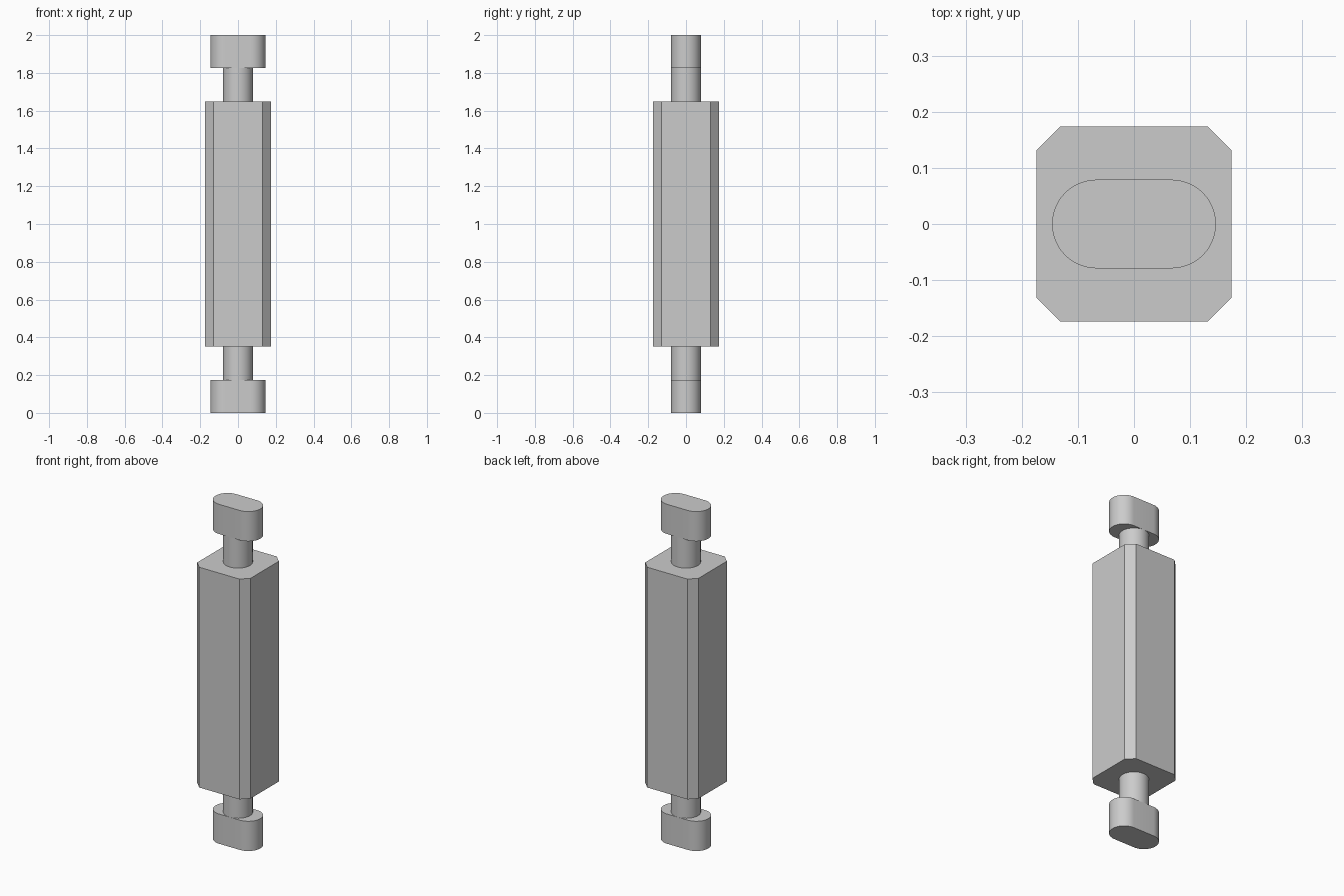
import bpy
import bmesh
from math import pi, cos, sin, radians

cube = bpy.data.objects.get("Cube")
if cube:
    bpy.data.objects.remove(cube, do_unlink=True)

GREY = (0.6, 0.6, 0.6, 1.0)
mat = bpy.data.materials.new("plain grey")
mat.use_nodes = True
mat.diffuse_color = GREY
mat.node_tree.nodes["Principled BSDF"].inputs["Base Color"].default_value = GREY

HALF, CHAMFER = 0.174, 0.131   # body half width and start of corner cut
RADIUS, OFFSET = 0.079, 0.067  # pin radius and centre of the tab's round ends
TAB, NECK = 0.175, 0.351       # heights of the tab and neck ends


def prism(name, profile, z0, z1, smooth=True):
    """Extrude a closed outline from z0 to z1."""
    bm = bmesh.new()
    face = bm.faces.new([bm.verts.new((x, y, z0)) for x, y in profile])
    top = bmesh.ops.extrude_face_region(bm, geom=[face])["geom"]
    verts = [v for v in top if isinstance(v, bmesh.types.BMVert)]
    bmesh.ops.translate(bm, verts=verts, vec=(0, 0, z1 - z0))
    bmesh.ops.recalc_face_normals(bm, faces=bm.faces)
    mesh = bpy.data.meshes.new(name)
    bm.to_mesh(mesh)
    bm.free()
    mesh.materials.append(mat)
    obj = bpy.data.objects.new(name, mesh)
    bpy.context.collection.objects.link(obj)
    if smooth:
        bpy.ops.object.select_all(action="DESELECT")
        obj.select_set(True)
        bpy.context.view_layer.objects.active = obj
        bpy.ops.object.shade_smooth_by_angle(angle=radians(30))
    return obj


def arc(cx, start, sweep, steps):
    return [(cx + RADIUS * cos(start + sweep * i / steps),
             RADIUS * sin(start + sweep * i / steps)) for i in range(steps + 1)]


circle = arc(0, 0, 2 * pi, 48)[:-1]
slot = arc(OFFSET, -pi / 2, pi, 24) + arc(-OFFSET, pi / 2, pi, 24)
octagon = [(HALF, -CHAMFER), (HALF, CHAMFER), (CHAMFER, HALF), (-CHAMFER, HALF),
           (-HALF, CHAMFER), (-HALF, -CHAMFER), (-CHAMFER, -HALF), (CHAMFER, -HALF)]

# Chamfered square body
prism("body", octagon, NECK, 2 - NECK, smooth=False)

# Round neck and rounded tab at each end
prism("lower_tab", slot, 0, TAB)
prism("lower_neck", circle, TAB, NECK)
prism("upper_neck", circle, 2 - NECK, 2 - TAB)
prism("upper_tab", slot, 2 - TAB, 2)
